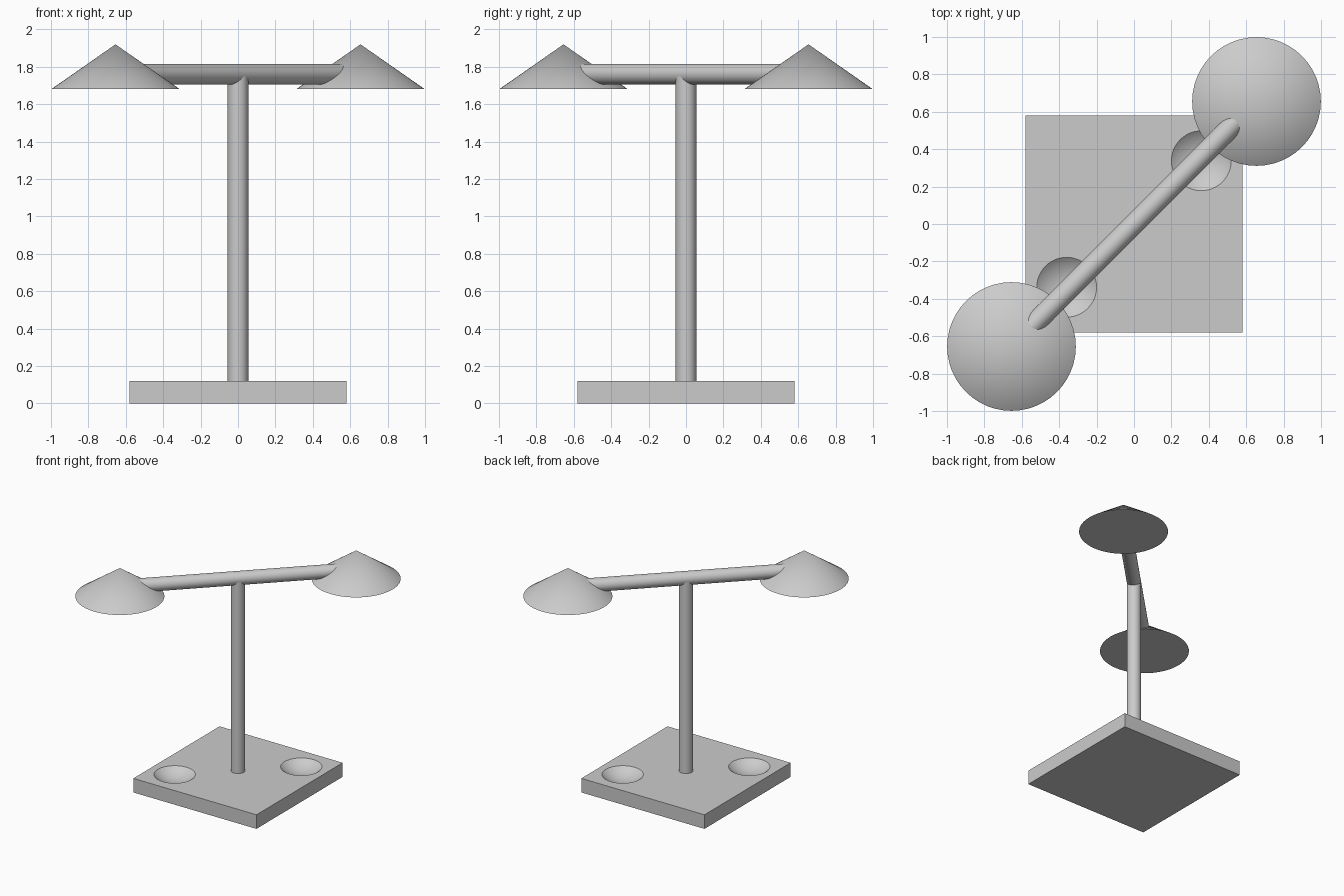
import bpy, math
from mathutils import Vector

if "Cube" in bpy.data.objects:
    bpy.data.objects.remove(bpy.data.objects["Cube"])

grey = bpy.data.materials.new("light_grey")
grey.diffuse_color = (0.6, 0.6, 0.6, 1)
grey.use_nodes = True
grey.node_tree.nodes["Principled BSDF"].inputs["Base Color"].default_value = grey.diffuse_color


def finish(name, smooth=True):
    ob = bpy.context.object
    ob.name = name
    ob.data.materials.append(grey)
    if smooth:
        bpy.ops.object.shade_smooth_by_angle(angle=math.radians(30))
    return ob


def rod(name, a, b, radius):
    a, b = Vector(a), Vector(b)
    d = b - a
    bpy.ops.mesh.primitive_cylinder_add(
        vertices=48, radius=radius, depth=d.length, location=(a + b) / 2,
        rotation=d.to_track_quat('Z', 'Y').to_euler())
    return finish(name)


# Square base slab
bpy.ops.mesh.primitive_cube_add(size=1, location=(0, 0, 0.06))
base = bpy.context.object
base.scale = (1.16, 1.16, 0.12)
bpy.ops.object.transform_apply(location=False, rotation=False, scale=True)
finish("base", smooth=False)

# Two shallow round bowls cut into the base
rim, depth = 0.16, 0.06
R = (rim ** 2 + depth ** 2) / (2 * depth)
for s in (-1, 1):
    bpy.ops.mesh.primitive_uv_sphere_add(
        segments=48, ring_count=48, radius=R,
        location=(0.36 * s, 0.338 * s, 0.12 - depth + R))
    cutter = finish("bowl_cutter")
    mod = base.modifiers.new("bowl", 'BOOLEAN')
    mod.operation, mod.solver, mod.object = 'DIFFERENCE', 'EXACT', cutter
    bpy.context.view_layer.objects.active = base
    bpy.ops.object.modifier_apply(modifier=mod.name)
    bpy.data.objects.remove(cutter)

# Post and diagonal cross arm
rod("post", (0, 0, 0.12), (0, 0, 1.75), 0.055)
rod("cross_arm", (-0.57, -0.57, 1.76), (0.57, 0.57, 1.76), 0.055)

# Conical shades at the arm ends
for s, name in ((-1, "front_left_shade"), (1, "back_right_shade")):
    bpy.ops.mesh.primitive_cone_add(
        vertices=48, radius1=0.344, radius2=0, depth=0.24,
        location=(0.655 * s, 0.655 * s, 1.80))
    finish(name)
